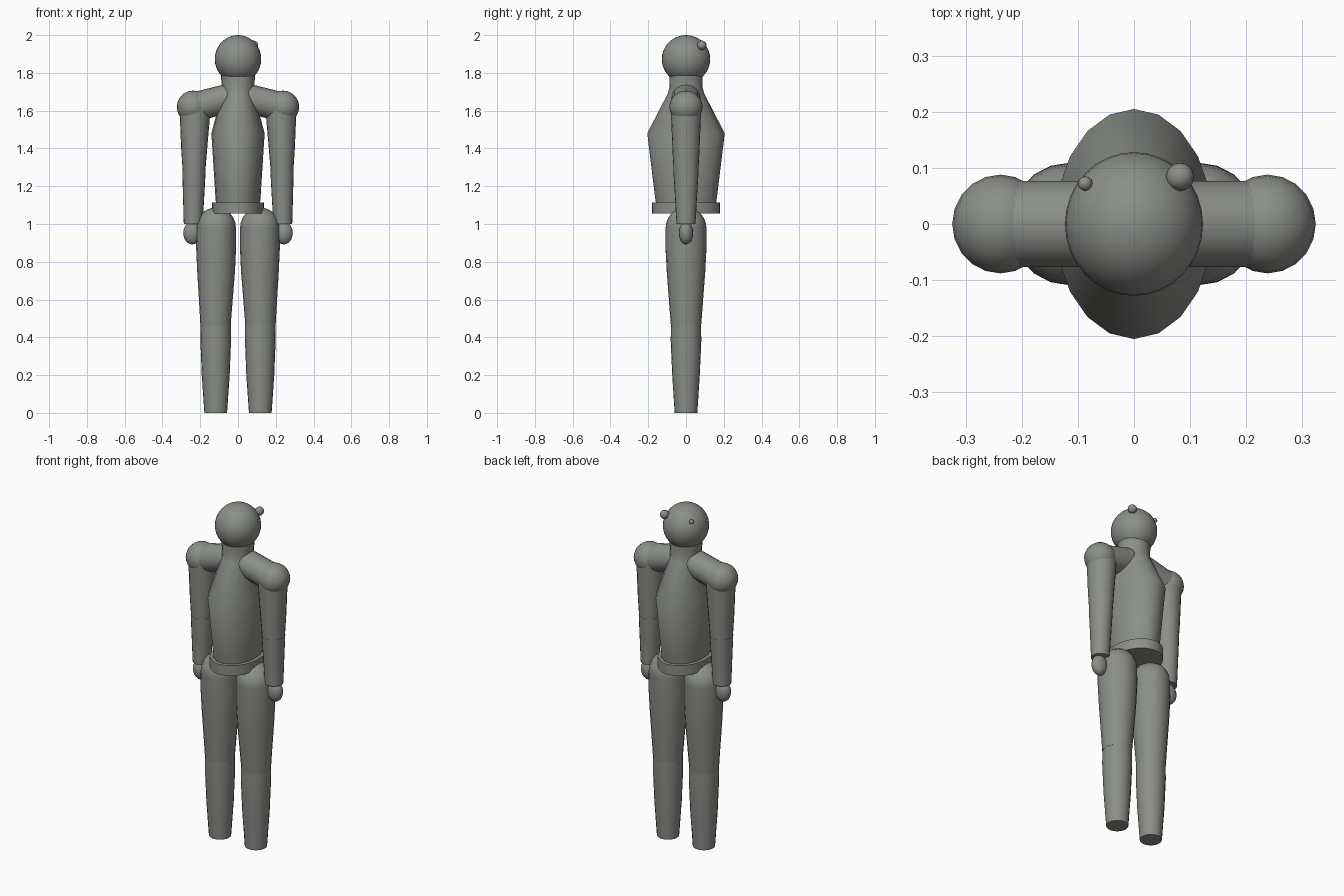
import bpy, bmesh, math
from mathutils import Vector

if "Cube" in bpy.data.objects:
    bpy.data.objects.remove(bpy.data.objects["Cube"])

grey = bpy.data.materials.new("mid grey")
grey.diffuse_color = (0.26, 0.27, 0.25, 1)
grey.use_nodes = True
grey.node_tree.nodes["Principled BSDF"].inputs["Base Color"].default_value = grey.diffuse_color


def finish(obj, name):
    obj.name = name
    obj.data.materials.append(grey)
    bpy.ops.object.select_all(action='DESELECT')
    obj.select_set(True)
    bpy.context.view_layer.objects.active = obj
    bpy.ops.object.shade_smooth_by_angle(angle=math.radians(35))
    return obj


def loft(name, rings, sides=20):
    """Capped tube through horizontal ellipses (z, centre x, radius x, radius y)."""
    bm = bmesh.new()
    loops = []
    for z, cx, rx, ry in rings:
        loops.append([bm.verts.new((cx + rx * math.cos(2 * math.pi * i / sides),
                                    ry * math.sin(2 * math.pi * i / sides), z))
                      for i in range(sides)])
    for a, b in zip(loops, loops[1:]):
        for i in range(sides):
            j = (i + 1) % sides
            bm.faces.new((a[i], a[j], b[j], b[i]))
    bm.faces.new(loops[0])
    bm.faces.new(loops[-1])
    bmesh.ops.recalc_face_normals(bm, faces=bm.faces)
    mesh = bpy.data.meshes.new(name)
    bm.to_mesh(mesh)
    bm.free()
    obj = bpy.data.objects.new(name, mesh)
    bpy.context.collection.objects.link(obj)
    return finish(obj, name)


def ball(name, pos, radii, sides=20):
    bpy.ops.mesh.primitive_uv_sphere_add(segments=sides, ring_count=sides // 2 + 2, location=pos)
    obj = bpy.context.object
    obj.scale = radii
    return finish(obj, name)


def rod(name, a, b, r):
    a, b = Vector(a), Vector(b)
    bpy.ops.mesh.primitive_cylinder_add(vertices=20, radius=r, depth=(b - a).length,
                                        location=(a + b) / 2)
    obj = bpy.context.object
    obj.rotation_euler = (b - a).to_track_quat('Z', 'Y').to_euler()
    return finish(obj, name)


# Head with two small knobs at the back
ball("head", (0, 0, 1.873), (0.123, 0.128, 0.127), 32)
ball("large_knob", (0.082, 0.084, 1.946), (0.025, 0.025, 0.025), 16)
ball("small_knob", (-0.087, 0.072, 1.943), (0.013, 0.013, 0.013), 12)

# Torso with neck, and waist belt
loft("torso", [(1.10, 0, 0.116, 0.158), (1.15, 0, 0.12, 0.165), (1.48, 0, 0.141, 0.205),
               (1.69, 0, 0.085, 0.097), (1.72, 0, 0.084, 0.088), (1.785, 0, 0.091, 0.087)])
loft("waist_belt", [(1.055, 0, 0.137, 0.18), (1.115, 0, 0.137, 0.18)], 32)

for s, side in ((-1, "left"), (1, "right")):
    # Arm: shoulder link, ball, upper arm, forearm and hand
    rod(side + "_shoulder_link", (s * 0.03, 0, 1.67), (s * 0.238, 0, 1.618), 0.077)
    ball(side + "_shoulder", (s * 0.238, 0, 1.62), (0.086, 0.088, 0.086))
    loft(side + "_upper_arm", [(1.28, s * 0.233, 0.06, 0.066), (1.40, s * 0.232, 0.069, 0.072),
                               (1.62, s * 0.227, 0.083, 0.081)])
    loft(side + "_forearm", [(1.0, s * 0.237, 0.05, 0.05), (1.14, s * 0.235, 0.056, 0.058),
                             (1.282, s * 0.233, 0.062, 0.067)])
    ball(side + "_hand", (s * 0.243, 0, 0.952), (0.047, 0.037, 0.06))

    # Leg: rounded hip, thigh and shin
    ball(side + "_hip", (s * 0.116, 0, 0.98), (0.105, 0.108, 0.108))
    loft(side + "_thigh", [(0.46, s * 0.119, 0.08, 0.08), (0.55, s * 0.118, 0.086, 0.087),
                           (0.75, s * 0.116, 0.1, 0.102), (0.88, s * 0.116, 0.106, 0.109),
                           (0.98, s * 0.116, 0.105, 0.108)])
    loft(side + "_shin", [(0, s * 0.118, 0.06, 0.06), (0.2, s * 0.118, 0.074, 0.073),
                          (0.38, s * 0.118, 0.081, 0.081), (0.472, s * 0.118, 0.08, 0.08)])
